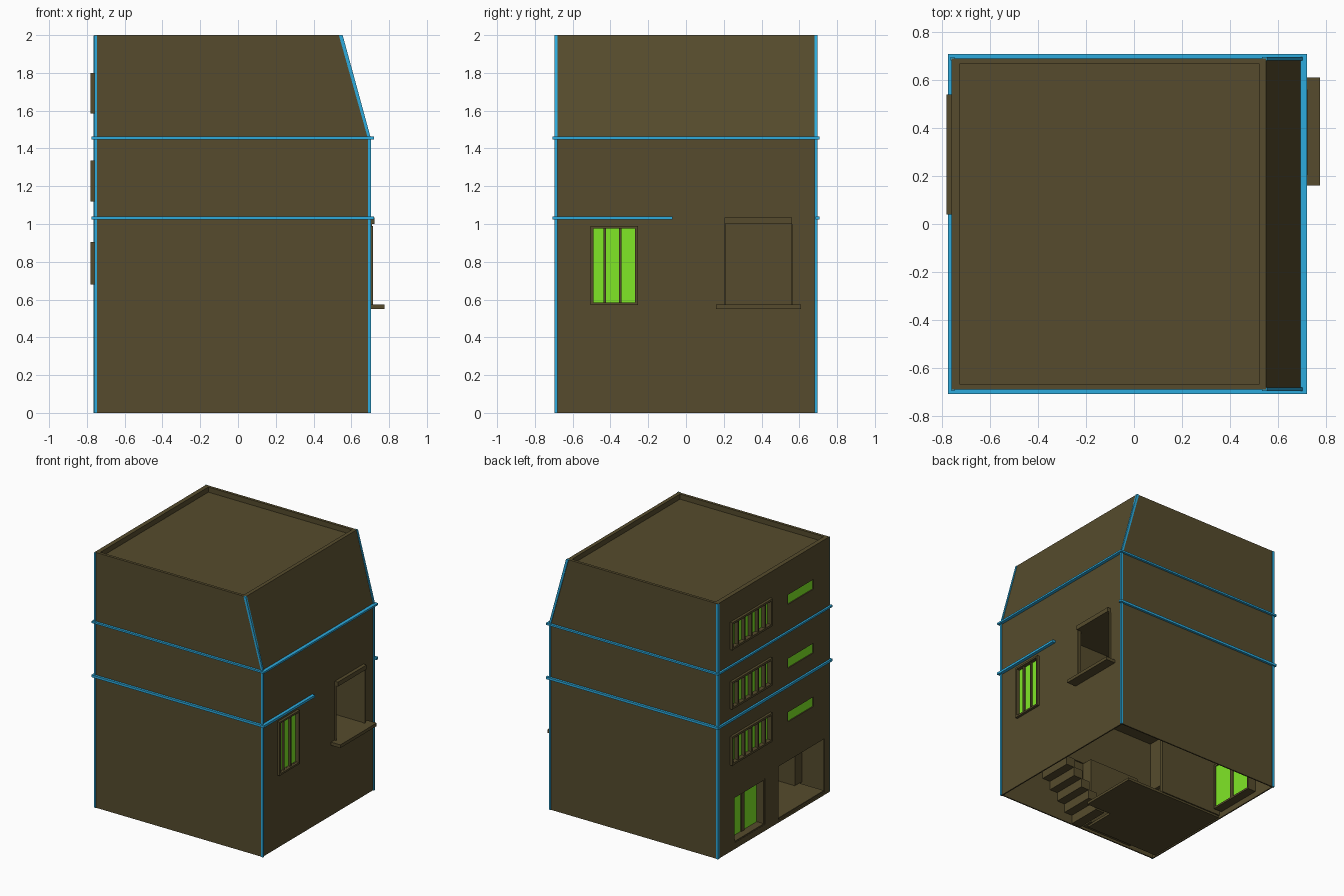
import bpy, bmesh

old = bpy.data.objects.get("Cube")
if old:
    bpy.data.objects.remove(old, do_unlink=True)


def material(name, r, g, b):
    m = bpy.data.materials.new(name)
    m.use_nodes = True
    m.diffuse_color = (r, g, b, 1)
    m.node_tree.nodes["Principled BSDF"].inputs["Base Color"].default_value = (r, g, b, 1)
    return m


WALL = material("brown wall", 0.092, 0.071, 0.026)
TRIM = material("blue trim", 0.026, 0.41, 0.73)
GLASS = material("green glass", 0.22, 0.82, 0.02)


def prism(name, profile, y0, y1, mat):
    """Extrude an x-z outline along y."""
    bm = bmesh.new()
    face = bm.faces.new([bm.verts.new((x, y0, z)) for x, z in profile])
    new = bmesh.ops.extrude_face_region(bm, geom=[face])["geom"]
    moved = [v for v in new if isinstance(v, bmesh.types.BMVert)]
    bmesh.ops.translate(bm, verts=moved, vec=(0, y1 - y0, 0))
    bmesh.ops.recalc_face_normals(bm, faces=bm.faces)
    mesh = bpy.data.meshes.new(name)
    bm.to_mesh(mesh)
    bm.free()
    mesh.materials.append(mat)
    ob = bpy.data.objects.new(name, mesh)
    bpy.context.collection.objects.link(ob)
    return ob


def box(name, x, y, z, mat=WALL):
    outline = [(x[0], z[0]), (x[1], z[0]), (x[1], z[1]), (x[0], z[1])]
    return prism(name, outline, y[0], y[1], mat)


def cut(target, x, y, z):
    cutter = box("cutter", x, y, z)
    cutter.hide_render = True
    mod = target.modifiers.new("cut", "BOOLEAN")
    mod.operation, mod.solver, mod.object = "DIFFERENCE", "EXACT", cutter
    bpy.context.view_layer.objects.active = target
    bpy.ops.object.modifier_apply(modifier=mod.name)
    bpy.data.objects.remove(cutter, do_unlink=True)


def frame(name, x, y, z, t):
    """Four bars around a rectangular opening on a side wall."""
    box(name + "_bottom", x, y, (z[0], z[0] + t))
    box(name + "_top", x, y, (z[1] - t, z[1]))
    box(name + "_front", x, (y[0], y[0] + t), (z[0] + t, z[1] - t))
    box(name + "_back", x, (y[1] - t, y[1]), (z[0] + t, z[1] - t))


W, E, S = -0.76, 0.695, 0.69       # wall planes: left-hand, right-hand, half depth
KNEE, TOP, LEAN = 1.455, 2.0, 0.55  # slanted upper wall

# Building shell with thin ground-floor walls
shell = prism("building_shell", [(W, 0), (E, 0), (E, KNEE), (LEAN, TOP), (W, TOP)], -S, S, WALL)
cut(shell, (-0.725, 0.52), (-0.668, 0.668), (1.96, 2.1))      # roof well
cut(shell, (-0.75, 0.685), (-0.68, 0.68), (-0.1, 0.55))       # ground floor
cut(shell, (-0.72, 0.2), (-0.67, 0.67), (0.4, 0.95))          # tall hall
cut(shell, (0.25, 0.68), (0.05, 0.56), (0.575, 1.0))          # upper room
cut(shell, (0.6, 0.8), (0.205, 0.56), (0.575, 1.0))           # upper room opening
cut(shell, (-0.9, -0.66), (-0.63, -0.06), (0.02, 0.44))       # entrance
cut(shell, (-0.9, -0.66), (0.11, 0.49), (0.05, 0.41))         # glazed door

# Windows of each storey on the left-hand wall
for i, (low, high, vent) in enumerate([(0.68, 0.905, 0.745), (1.12, 1.335, 1.165), (1.585, 1.80, 1.665)]):
    cut(shell, (-0.9, -0.742), (0.055, 0.525), (low + 0.015, high - 0.015))
    frame(f"barred_window_frame_{i}", (-0.78, -0.742), (0.04, 0.54), (low, high), 0.016)
    box(f"barred_window_glass_{i}", (-0.747, -0.738), (0.05, 0.53), (low + 0.01, high - 0.01), GLASS)
    for k in range(1, 6):
        y = 0.04 + k * 0.5 / 6
        box(f"window_bar_{i}_{k}", (-0.774, -0.745), (y - 0.007, y + 0.007), (low + 0.014, high - 0.014))
    depth = -0.7 if i == 0 else -0.748
    cut(shell, (-0.9, depth), (-0.495, -0.175), (vent, vent + 0.075))
    box(f"vent_glass_{i}", (-0.752, depth), (-0.495, -0.175), (vent, vent + 0.075), GLASS)

# Glazed door: two leaves in a deep frame
frame("door_frame", (-0.758, -0.68), (0.105, 0.495), (0.045, 0.415), 0.015)
box("door_mullion", (-0.705, -0.68), (0.285, 0.32), (0.06, 0.4))
for k, y in enumerate([(0.12, 0.285), (0.32, 0.48)]):
    box(f"door_glass_{k}", (-0.697, -0.688), y, (0.06, 0.4), GLASS)

# Three-pane window on the right-hand wall
cut(shell, (0.675, 0.8), (-0.495, -0.265), (0.585, 0.98))
frame("tall_window_frame", (0.68, 0.715), (-0.505, -0.255), (0.57, 0.99), 0.014)
box("tall_window_glass", (0.67, 0.685), (-0.495, -0.265), (0.58, 0.98), GLASS)
for k, y in enumerate((-0.43, -0.348)):
    box(f"tall_window_bar_{k}", (0.68, 0.702), (y - 0.006, y + 0.006), (0.58, 0.98))

# Surround of the open window
box("opening_sill", (0.685, 0.775), (0.16, 0.61), (0.55, 0.575))
box("opening_header", (0.69, 0.722), (0.205, 0.56), (1.0, 1.035))
for k, y in enumerate([(0.202, 0.208), (0.557, 0.563)]):
    box(f"opening_jamb_{k}", (0.69, 0.71), y, (0.575, 1.0))

# Ground floor interior: slab, partitions and stair
box("hall_floor", (-0.745, -0.1), (-0.645, 0.08), (0.005, 0.025))
box("hall_floor_inner", (-0.1, 0.12), (-0.39, 0.08), (0.005, 0.025))
box("hall_partition", (-0.745, -0.2), (0.06, 0.09), (0.02, 0.5))
box("hall_pier", (-0.53, -0.08), (-0.68, -0.59), (0.02, 0.55))
for i in range(7):
    x, z = -0.05 + 0.07 * i, 0.06 + 0.07 * i
    box(f"stair_step_{i}", (x, x + 0.08), (-0.675, -0.4), (z - 0.06, z + 0.012))

# Blue corner strips, following the slanted wall
R = 0.008
for name, side, wrap in (("front", -1, 0.0), ("back", 1, 0.005)):
    y0, y1 = sorted((side * (S - 0.01), side * (S + 0.005)))
    box(f"{name}_left_hand_strip", (W - wrap, W + 0.013), (y0, y1), (0, TOP - 0.002), TRIM)
    prism(f"{name}_right_hand_strip",
          [(E - R, 0), (E + R, 0), (E + R, KNEE), (LEAN + R / 2, TOP), (LEAN - 2 * R, TOP), (E - R, KNEE)],
          y0, y1, TRIM)

# Blue belts around the storeys
for z, t in ((1.032, 0.009), (KNEE, 0.007)):
    zz = (z - t, z + t)
    for name, y in (("front", (-0.708, -0.685)), ("back", (0.685, 0.708))):
        box(f"{name}_belt", (-0.775, 0.72), y, zz, TRIM)
    box("left_hand_belt", (-0.775, W + 0.005), (-0.69, 0.69), zz, TRIM)
    end = 0.69 if z == KNEE else -0.072
    box("right_hand_belt", (E - 0.005, 0.72), (-0.69, end), zz, TRIM)
